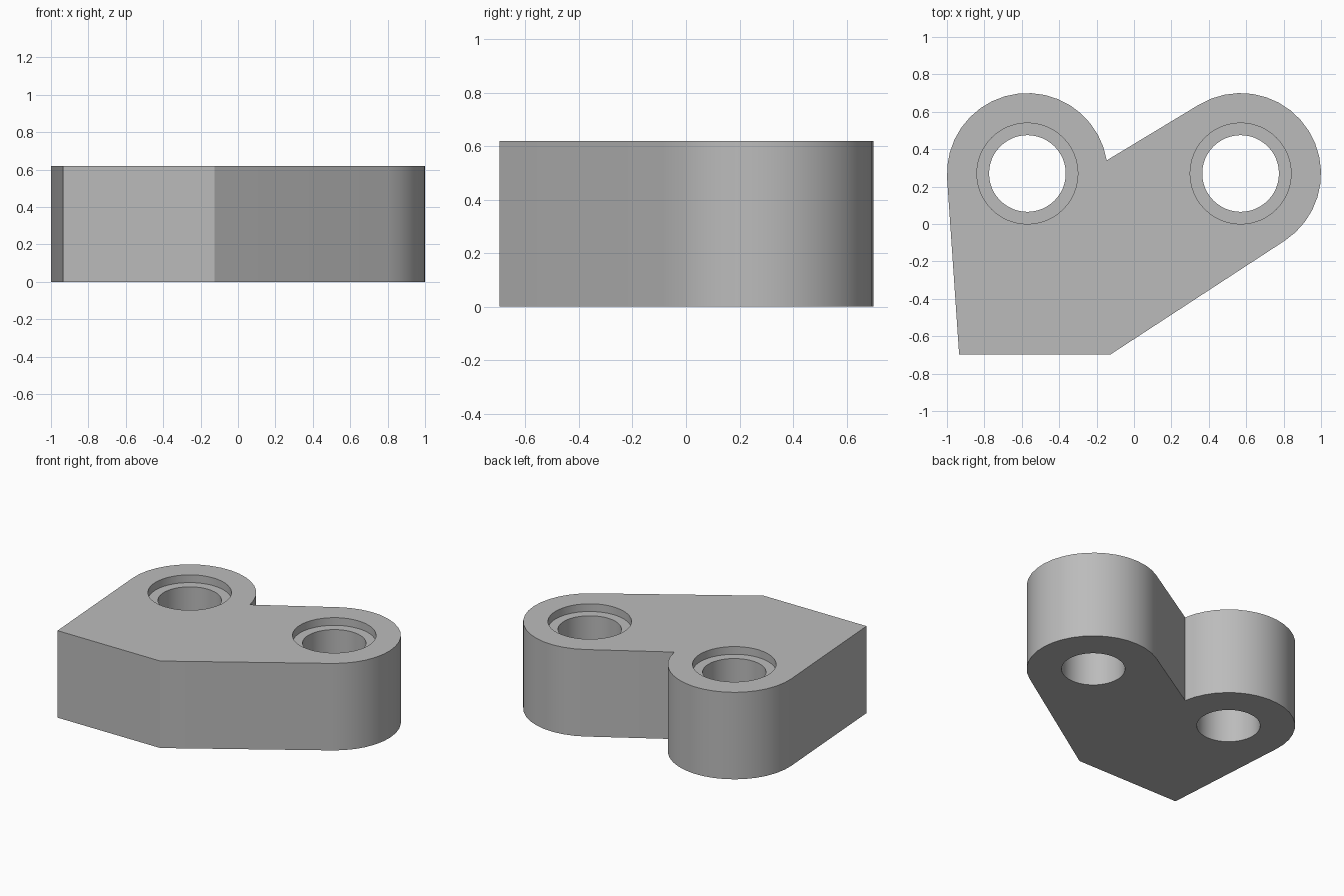
import bpy
import bmesh
from math import cos, sin, radians

cube = bpy.data.objects.get("Cube")
if cube:
    bpy.data.objects.remove(cube, do_unlink=True)

HEIGHT = 0.62
BOSS_X, BOSS_Y, BOSS_R = 0.57, 0.27, 0.43
HOLE_R, RECESS_R, RECESS_DEPTH = 0.205, 0.27, 0.055

grey = bpy.data.materials.new("plain grey")
grey.use_nodes = True
colour = (0.5, 0.5, 0.5, 1)
grey.diffuse_color = colour
grey.node_tree.nodes["Principled BSDF"].inputs["Base Color"].default_value = colour


def arc(cx, start, end, steps):
    """Points around a boss, between two angles in degrees."""
    angles = [radians(start + (end - start) * i / steps) for i in range(steps + 1)]
    return [(cx + BOSS_R * cos(a), BOSS_Y + BOSS_R * sin(a)) for a in angles]


def bore(x, radius, bottom, top):
    """Cut a vertical round hole into the active block."""
    bpy.ops.mesh.primitive_cylinder_add(
        vertices=48, radius=radius, depth=top - bottom,
        location=(x, BOSS_Y, (top + bottom) / 2))
    cutter = bpy.context.object
    cutter.hide_render = True
    cutter.data.materials.append(grey)
    bpy.context.view_layer.objects.active = block
    cut = block.modifiers.new("bore", 'BOOLEAN')
    cut.operation = 'DIFFERENCE'
    cut.solver = 'EXACT'
    cut.object = cutter
    bpy.ops.object.modifier_apply(modifier=cut.name)
    bpy.data.objects.remove(cutter, do_unlink=True)


# Plan outline: flat front foot, right-hand boss, notch, left-hand boss
outline = [(-0.935, -0.697), (-0.125, -0.697)]
outline += arc(BOSS_X, -56.8, 121.2, 18)
outline += arc(-BOSS_X, 9.4, 183.9, 18)

# Extruded block
bm = bmesh.new()
base = bm.faces.new([bm.verts.new((x, y, 0)) for x, y in outline])
extruded = bmesh.ops.extrude_face_region(bm, geom=[base], use_keep_orig=True)
bmesh.ops.translate(bm, vec=(0, 0, HEIGHT),
                    verts=[g for g in extruded["geom"] if isinstance(g, bmesh.types.BMVert)])
bmesh.ops.recalc_face_normals(bm, faces=bm.faces)
mesh = bpy.data.meshes.new("bracket_block")
bm.to_mesh(mesh)
bm.free()
mesh.materials.append(grey)
block = bpy.data.objects.new("bracket_block", mesh)
bpy.context.collection.objects.link(block)

# Through holes with shallow wider recesses at the top
for x in (-BOSS_X, BOSS_X):
    bore(x, HOLE_R, -0.1, HEIGHT + 0.1)
    bore(x, RECESS_R, HEIGHT - RECESS_DEPTH, HEIGHT + 0.1)

bpy.ops.object.select_all(action='DESELECT')
block.select_set(True)
bpy.context.view_layer.objects.active = block
bpy.ops.object.shade_smooth_by_angle(angle=radians(30))
